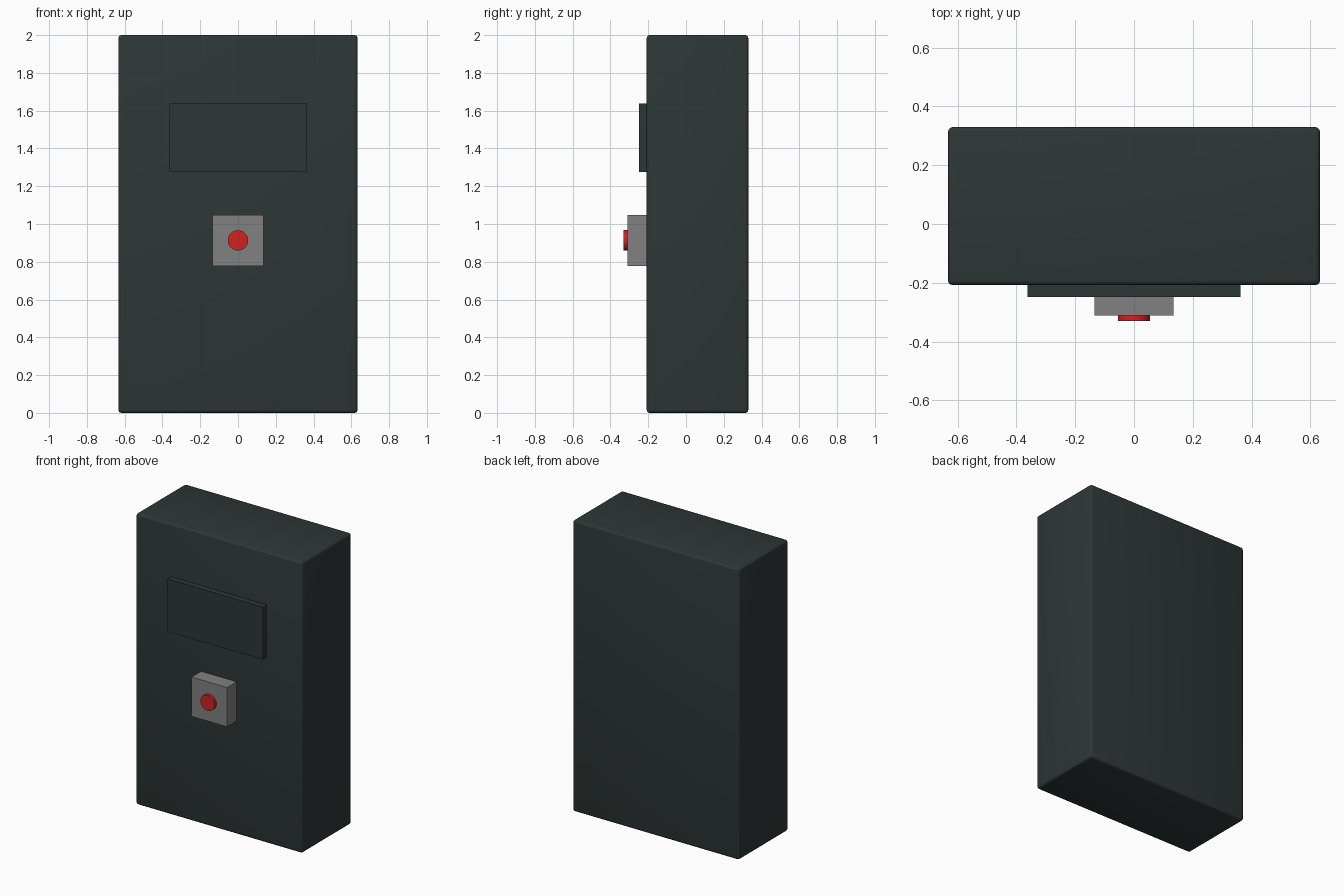
import bpy
import math

default = bpy.data.objects.get("Cube")
if default:
    bpy.data.objects.remove(default, do_unlink=True)


def material(name, rgb):
    mat = bpy.data.materials.new(name)
    mat.use_nodes = True
    colour = (*rgb, 1.0)
    mat.diffuse_color = colour
    mat.node_tree.nodes["Principled BSDF"].inputs["Base Color"].default_value = colour
    return mat


dark = material("dark green grey", (0.027, 0.038, 0.037))
grey = material("mid grey", (0.22, 0.22, 0.22))
red = material("red", (0.62, 0.016, 0.016))


def box(name, low, high, mat):
    """Box between two opposite corners."""
    centre = [(a + b) / 2 for a, b in zip(low, high)]
    bpy.ops.mesh.primitive_cube_add(size=1, location=centre)
    obj = bpy.context.object
    obj.name = name
    obj.scale = [b - a for a, b in zip(low, high)]
    bpy.ops.object.transform_apply(location=False, rotation=False, scale=True)
    obj.data.materials.append(mat)
    return obj


FRONT = -0.208

# Cabinet with softly rounded edges
cabinet = box("cabinet", (-0.633, FRONT, 0), (0.633, 0.33, 2), dark)
bevel = cabinet.modifiers.new("rounded_edges", "BEVEL")
bevel.width = 0.016
bevel.segments = 3
bpy.ops.object.shade_smooth()

# Raised panel and button housing on the front
box("front_panel", (-0.363, -0.249, 1.276), (0.363, FRONT, 1.638), dark)
box("button_housing", (-0.135, -0.311, 0.778), (0.135, FRONT, 1.048), grey)

# Round push button
bpy.ops.mesh.primitive_cylinder_add(
    vertices=32, radius=0.054, depth=0.04,
    location=(0, -0.31, 0.913), rotation=(math.pi / 2, 0, 0))
button = bpy.context.object
button.name = "push_button"
button.data.materials.append(red)
bpy.ops.object.shade_smooth_by_angle(angle=math.radians(30))
